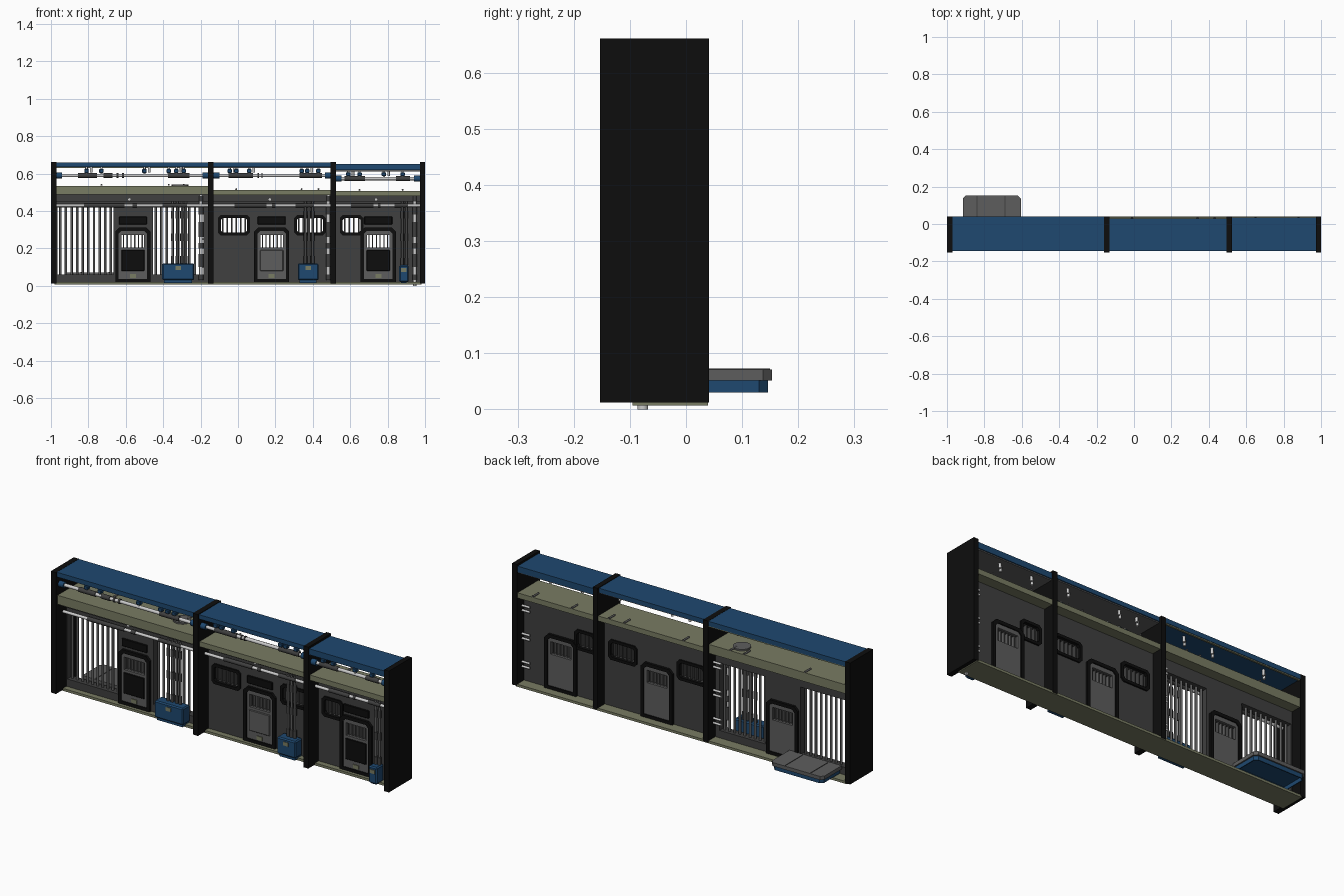
import bpy, bmesh
from mathutils import Vector, Matrix

if "Cube" in bpy.data.objects:
    bpy.data.objects.remove(bpy.data.objects["Cube"])

def mat(name, rgb):
    m = bpy.data.materials.new(name)
    m.diffuse_color = (*rgb, 1)
    m.use_nodes = True
    m.node_tree.nodes["Principled BSDF"].inputs["Base Color"].default_value = m.diffuse_color
    return m

BLUE = mat("blue", (0.013, 0.065, 0.16))
OLIVE = mat("olive", (0.19, 0.20, 0.125))
DARK = mat("dark_grey", (0.05, 0.05, 0.05))
MID = mat("mid_grey", (0.11, 0.11, 0.11))
BLACK = mat("black", (0.004, 0.004, 0.004))

def finish(bm, name, m=None):
    bmesh.ops.recalc_face_normals(bm, faces=bm.faces)
    me = bpy.data.meshes.new(name)
    bm.to_mesh(me)
    bm.free()
    if m:
        me.materials.append(m)
    ob = bpy.data.objects.new(name, me)
    bpy.context.collection.objects.link(ob)
    return ob

def boxes(name, items, m=None, bevel=0):
    """items: (x0, x1, y0, y1, z0, z1)"""
    bm = bmesh.new()
    for x0, x1, y0, y1, z0, z1 in items:
        M = Matrix.Translation(((x0 + x1) / 2, (y0 + y1) / 2, (z0 + z1) / 2)) @ \
            Matrix.Diagonal((x1 - x0, y1 - y0, z1 - z0, 1))
        bmesh.ops.create_cube(bm, size=1, matrix=M)
    if bevel:
        bmesh.ops.bevel(bm, geom=bm.edges[:], offset=bevel, segments=1, affect='EDGES')
    return finish(bm, name, m)

def rods(name, items, m=None, n=12):
    """items: (start, end, radius)"""
    bm = bmesh.new()
    for a, b, r in items:
        a, b = Vector(a), Vector(b)
        d = b - a
        M = Matrix.Translation((a + b) / 2) @ d.to_track_quat('Z', 'Y').to_matrix().to_4x4()
        bmesh.ops.create_cone(bm, cap_ends=True, segments=n, radius1=r, radius2=r,
                              depth=d.length, matrix=M)
    for f in bm.faces:
        f.smooth = len(f.verts) == 4
    return finish(bm, name, m)

def panel(name, x0, x1, z0, z1, y0, y1, holes, m):
    """Upright plate with rectangular holes (hx0, hx1, hz0, hz1) side by side."""
    out, x = [], x0
    for a, b, c, d in sorted(holes):
        out += [(x, a, y0, y1, z0, z1), (a, b, y0, y1, z0, c), (a, b, y0, y1, d, z1)]
        x = b
    out.append((x, x1, y0, y1, z0, z1))
    return boxes(name, out, m)

def octagon(x0, x1, z0, z1, top, bot):
    return [(x0 + bot, z0), (x1 - bot, z0), (x1, z0 + bot), (x1, z1 - top),
            (x1 - top, z1), (x0 + top, z1), (x0, z1 - top), (x0, z0 + bot)]

def frame(name, x0, x1, z0, z1, t, y0, y1, top=0.015, bot=0.015, m=BLACK):
    """Chamfered ring of width t"""
    bm = bmesh.new()
    o = octagon(x0, x1, z0, z1, top, bot)
    i = octagon(x0 + t, x1 - t, z0 + t, z1 - t, top * .7, bot * .7)
    L = [[bm.verts.new((x, y, z)) for x, z in p] for p, y in ((o, y0), (i, y0), (i, y1), (o, y1))]
    for a in range(4):
        for k in range(8):
            A, B, j = L[a], L[(a + 1) % 4], (k + 1) % 8
            bm.faces.new((A[k], A[j], B[j], B[k]))
    return finish(bm, name, m)

WF, WB = -0.065, -0.02   # wall front and back

# dividers
boxes("dividers", [(a, b, -0.153, 0.041, 0.012, 0.661) for a, b in
                   ((-1, -0.97), (-0.16, -0.13), (0.495, 0.523), (0.972, 1))], BLACK)

# floor
boxes("floor", [(-0.98, 0.98, -0.095, 0.039, 0.007, 0.02)], OLIVE)

# per bay: x range, roof z, roof back, shelf z, door centre, openings, box, pipes
bays = [
    dict(n="left", x=(-0.97, -0.16), roof=(0.635, 0.66), yb=0.04, shelf=(0.487, 0.535), door=-0.562,
         bars=[(-0.965, -0.665), (-0.455, -0.185)], wins=[], box=(-0.405, -0.235, 0.03, 0.12),
         pipes=(-0.35, -0.325, -0.30, -0.278), riser=(-0.198, 0.03),
         collars=[(-0.855, -0.755), (-0.72, -0.67), (-0.65, -0.64), (-0.62, -0.61), (-0.375, -0.26)],
         clamps=(-0.81, -0.73, -0.50, -0.37, -0.33, -0.29)),
    dict(n="middle", x=(-0.13, 0.495), roof=(0.635, 0.658), yb=0.03, shelf=(0.485, 0.512), door=0.18,
         bars=[], wins=[(-0.107, 0.064), (0.30, 0.47)], box=(0.32, 0.43, 0.03, 0.12),
         pipes=(0.36, 0.38, 0.40), riser=(0.483, 0.03),
         collars=[(-0.05, 0.08), (0.105, 0.112), (0.125, 0.132), (0.33, 0.45)],
         clamps=(-0.045, -0.01, 0.06, 0.34, 0.37, 0.43)),
    dict(n="right", x=(0.523, 0.972), roof=(0.618, 0.65), yb=0.035, shelf=(0.48, 0.508), door=0.75,
         bars=[], wins=[(0.545, 0.67)], box=(0.862, 0.912, 0.02, 0.11),
         pipes=(0.878, 0.90), riser=(0.945, 0.0),
         collars=[(0.57, 0.68), (0.845, 0.92)], clamps=(0.59, 0.65, 0.78, 0.88)),
]

for b in bays:
    n, (x0, x1), dc = b["n"] + "_", b["x"], b["door"]
    r0, r1 = b["roof"]
    s0, s1 = b["shelf"]
    # roof, with ceiling liner or back trim
    boxes(n + "roof", [(x0, x1, -0.145, b["yb"], r0, r1)], BLUE)
    if b["bars"]:
        boxes(n + "roof_trim", [(x0, x1, b["yb"] - 0.012, b["yb"] - 0.002, r0 - 0.006, r0)], OLIVE)
    else:
        boxes(n + "ceiling", [(x0, x1, -0.135, b["yb"] - 0.005, r0 - 0.006, r0)], MID)
    # counter shelf
    boxes(n + "shelf", [(x0, x1, -0.14, 0.036, s0, s1)], OLIVE)

    # wall with openings
    dwin = (dc - 0.06, dc + 0.06, 0.205, 0.272)
    holes = [dwin] + [(a, c, 0.06, 0.42) for a, c in b["bars"]]
    holes += [(a + 0.014, c - 0.014, 0.284, 0.364) for a, c in b["wins"]]
    panel(n + "wall", x0, x1, 0.018, s0, WF, WB, holes, DARK)
    boxes(n + "wall_beam", [(x0, x1, WF - 0.02, WF, 0.452, s0)], DARK)

    # cage bars
    for k, (a, c) in enumerate(b["bars"]):
        cnt = round((c - a) / 0.03)
        xs = [a + (i + .5) * (c - a) / cnt for i in range(cnt)]
        rods(f"{n}cage_bars_{k}", [((x, -0.042, 0.055), (x, -0.042, 0.425), 0.0065) for x in xs], MID, 8)
    # window frames and grilles
    for k, (a, c) in enumerate(b["wins"]):
        for y0, y1, s in ((WF - 0.008, WF + 0.01, "front"), (WB - 0.01, WB + 0.008, "back")):
            frame(f"{n}window_frame_{s}_{k}", a, c, 0.27, 0.378, 0.015, y0, y1)
        cnt = round((c - a) / 0.026)
        xs = [a + i * (c - a) / cnt for i in range(1, cnt)]
        boxes(f"{n}window_grille_{k}", [(x - .004, x + .004, -0.055, -0.03, 0.28, 0.368) for x in xs], DARK)

    # door on both faces
    for s, f, g in (("front", WF, -1), ("back", WB, 1)):
        lo = lambda d: min(f, f + g * d)
        hi = lambda d: max(f, f + g * d)
        frame(f"{n}door_frame_{s}", dc - 0.094, dc + 0.094, 0.018, 0.312, 0.018, lo(.014), hi(.014), 0.022, 0.002)
        panel(f"{n}door_panel_{s}", dc - 0.078, dc + 0.078, 0.03, 0.298, lo(.008), hi(.008), [dwin], MID)
    boxes(n + "door_grille", [(dc - .05 + i * .02 - .003, dc - .05 + i * .02 + .003, -0.06, -0.025, 0.2, 0.275)
                              for i in range(6)], MID)
    boxes(n + "door_inset", [(dc - 0.062, dc + 0.062, WF - 0.014, WF - 0.006, 0.08, 0.192)],
          MID if n == "middle_" else BLACK, 0.003)
    boxes(n + "door_plate", [(dc - 0.016, dc + 0.016, WF - 0.012, WF - 0.006, 0.042, 0.062)], OLIVE)
    boxes(n + "door_header", [(dc - 0.075, dc + 0.075, WF - 0.01, WF, 0.328, 0.37)], BLACK, 0.003)

    # upper pipe with collars, end couplings and clamps
    rz, ry = r0 - 0.045, -0.12
    rods(n + "upper_pipe", [((x0, ry, rz), (x1, ry, rz), 0.009)])
    rods(n + "upper_collars", [((a, ry, rz), (c, ry, rz), 0.013) for a, c in b["collars"]], DARK)
    rods(n + "upper_couplings", [((x0, ry, rz), (x0 + .03, ry, rz), 0.016),
                                 ((x1 - .03, ry, rz), (x1, ry, rz), 0.016)], BLUE)
    boxes(n + "upper_clamps", [(x - .012, x + .012, ry - .012, ry + .012, rz + .014, rz + .034)
                               for x in b["clamps"]], BLUE, 0.003)
    rods(n + "upper_hangers", [((x, ry, rz), (x, ry, r0), 0.006) for x in b["clamps"]])
    # pegs under the roof and small pipes lying on the shelf back
    rods(n + "ceiling_pegs", [((x + e, -0.03 + e, r0 - .03), (x + e, -0.03 + e, r0), 0.007)
                              for x in b["clamps"][::2] for e in (0, 0.025)])
    rods(n + "shelf_pipes", [((x, -0.01, s1 + .005), (x, 0.038, s1 + .005), 0.005) for x in b["clamps"][1::2]], MID)

    # lower pipe
    lz, ly = 0.43, -0.09
    rods(n + "lower_pipe", [((x0, ly, lz), (x1, ly, lz), 0.008)])
    w = x1 - x0
    rods(n + "lower_collars", [((x0 + w * a, ly, lz), (x0 + w * c, ly, lz), 0.011)
                               for a, c in ((.18, .45), (.5, .53), (.7, .86))], DARK)
    rods(n + "lower_knob", [((x0 + w * .48, -0.1, 0.462), (x0 + w * .48, WF, 0.462), 0.009)])

    # control box with pipes rising to the lower pipe
    bx0, bx1, bz0, bz1 = b["box"]
    bc = (bx0 + bx1) / 2
    boxes(n + "control_box", [(bx0, bx1, -0.13, -0.07, bz0, bz1)], BLUE, 0.006)
    boxes(n + "control_box_foot", [(bx0 + .01, bx1 - .01, -0.12, WF, 0.015, bz0 + .005)], BLUE)
    boxes(n + "control_box_plate", [(bc - .015, bc + .015, -0.133, -0.128, bz1 - .035, bz1 - .015)], OLIVE)
    rods(n + "box_pipes", [((x, ly, bz1 - .01), (x, ly, 0.45), 0.006) for x in b["pipes"]], MID, 8)
    rods(n + "box_pipe_collars", [((x, ly, z), (x, ly, z + .04), 0.009) for x in b["pipes"]
                                  for z in (bz1, 0.24, 0.36)], DARK, 8)
    # riser pipe at the bay's right end, with wall brackets behind
    px, pz = b["riser"]
    rods(n + "riser", [((px, -0.077, pz), (px, -0.077, 0.485), 0.0095)])
    rods(n + "riser_collars", [((px, -0.077, z), (px, -0.077, z + h), 0.013)
                               for z, h in ((.03, .03), (.1, .07), (.2, .03), (.26, .08), (.38, .05), (.45, .03))], DARK)
    if n != "middle_":
        rods(n + "riser_brackets", [((x1 - .045, -0.005, z + e), (x1, -0.005, z + e), 0.006)
                                    for z in (.1, .25, .4) for e in (0, .025)])

# small cap on the left shelf
rods("shelf_cap", [((-0.31, -0.03, 0.53), (-0.31, -0.03, 0.543), 0.045)], MID, 16)

# rear tray: chamfered blue skirt, open below, under a grey lid
def tray_outline(i):
    x0, x1, y0, y1, c = -0.915 + i, -0.605 - i, -0.01 + i, 0.153 - i, 0.016
    return [(x0, y0), (x1, y0), (x1, y1 - c), (x1 - c, y1), (x0 + c, y1), (x0, y1 - c)]

def prism(name, i, z0, z1, m, open_bottom=False):
    bm = bmesh.new()
    lo, hi = [[bm.verts.new((x, y, z)) for x, y in tray_outline(i)] for z in (z0, z1)]
    for k in range(6):
        j = (k + 1) % 6
        bm.faces.new((lo[k], lo[j], hi[j], hi[k]))
    bm.faces.new(hi)
    if not open_bottom:
        bm.faces.new(lo)
    return finish(bm, name, m)

skirt = prism("tray_skirt", 0.007, 0.03, 0.055, BLUE, True)
s = skirt.modifiers.new("thickness", 'SOLIDIFY')
s.thickness = 0.006
prism("tray_lid", 0, 0.052, 0.071, MID)
boxes("tray_lid_ribs", [(-0.842, -0.838, 0, 0.15, 0.07, 0.073), (-0.692, -0.688, 0, 0.15, 0.07, 0.073)], DARK)
